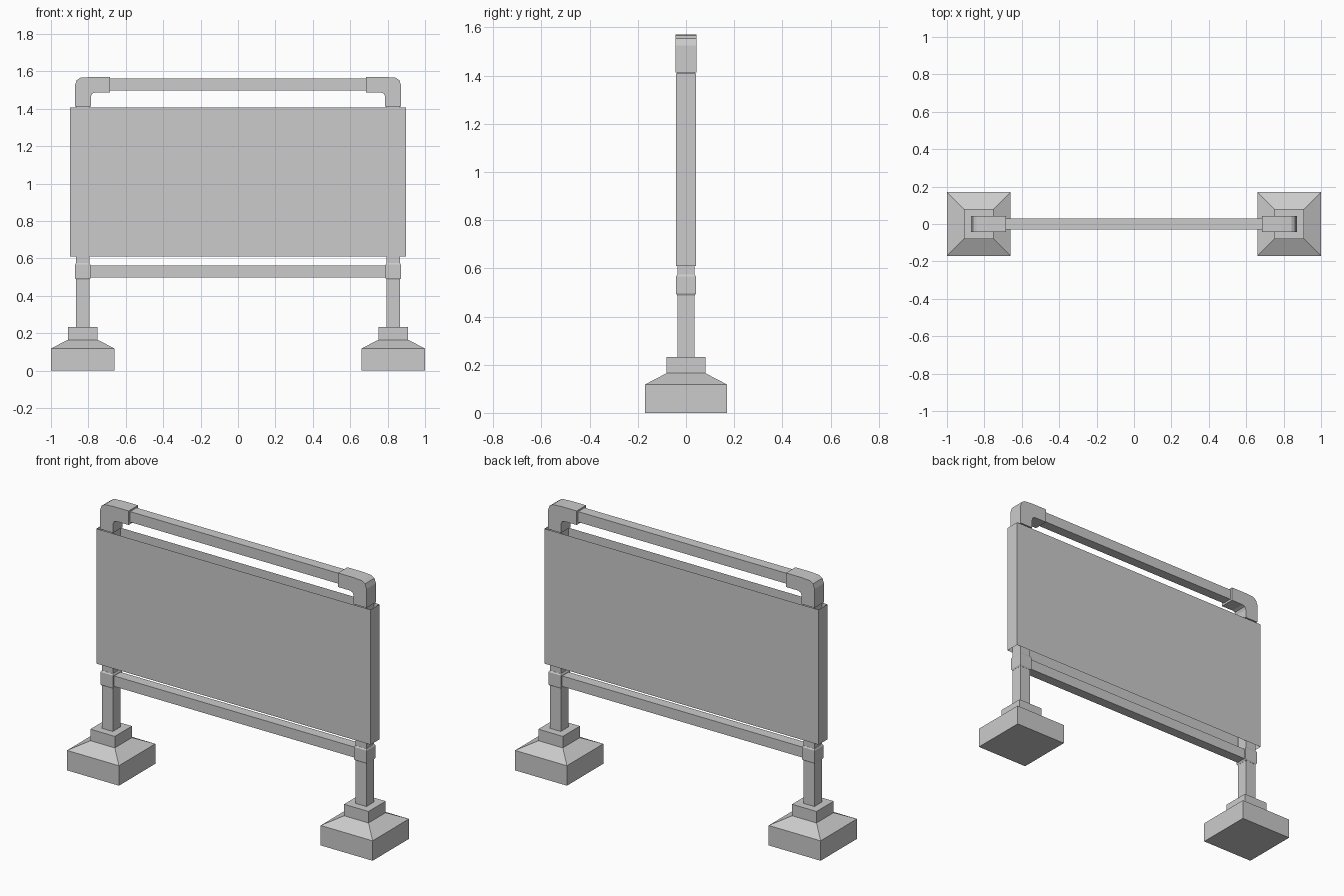
import bpy, bmesh

if "Cube" in bpy.data.objects:
    bpy.data.objects.remove(bpy.data.objects["Cube"])

POST_X = 0.83


def finish(name, bm, recalc=True):
    if recalc:
        bmesh.ops.recalc_face_normals(bm, faces=bm.faces[:])
    me = bpy.data.meshes.new(name)
    bm.to_mesh(me)
    bm.free()
    ob = bpy.data.objects.new(name, me)
    bpy.context.collection.objects.link(ob)
    return ob


def ring_stack(name, cx, rings, caps=True):
    """Stack of rectangles (half_x, half_y, z) joined by side faces."""
    bm = bmesh.new()
    loops = []
    for hx, hy, z in rings:
        loops.append([bm.verts.new((cx + sx * hx, sy * hy, z))
                      for sx, sy in ((-1, -1), (1, -1), (1, 1), (-1, 1))])
    for a, b in zip(loops, loops[1:]):
        for i in range(4):
            j = (i + 1) % 4
            bm.faces.new((a[i], a[j], b[j], b[i]))
    if caps:
        bm.faces.new(loops[0][::-1])
        bm.faces.new(loops[-1])
    return finish(name, bm, caps)


def extrude_profile(name, pts, half_y):
    """Extrude an xz outline along y."""
    bm = bmesh.new()
    f = bm.faces.new([bm.verts.new((x, -half_y, z)) for x, z in pts])
    ext = bmesh.ops.extrude_face_region(bm, geom=[f])
    new = [v for v in ext["geom"] if isinstance(v, bmesh.types.BMVert)]
    bmesh.ops.translate(bm, verts=new, vec=(0, 2 * half_y, 0))
    return finish(name, bm)


# Elbow outline for the right side
elbow = [(0.872, 1.413), (0.872, 1.525), (0.862, 1.553), (0.842, 1.566), (0.785, 1.570),
         (0.685, 1.570), (0.685, 1.487), (0.763, 1.487), (0.780, 1.481), (0.787, 1.464),
         (0.787, 1.413)]

for side, s in (("left", -1), ("right", 1)):
    cx = s * POST_X
    # Weighted foot with sloped shoulder and collar
    ring_stack(side + "_foot", cx, [(0.17, 0.17, 0), (0.17, 0.17, 0.118), (0.08, 0.08, 0.165),
                                    (0.08, 0.08, 0.233)])
    # Upright post
    ring_stack(side + "_post", cx, [(0.035, 0.035, 0.2), (0.035, 0.035, 1.5)])
    # Joint where the lower rail meets the post
    ring_stack(side + "_joint", cx, [(0.036, 0.036, 0.487), (0.041, 0.041, 0.495),
                                     (0.041, 0.041, 0.567), (0.036, 0.036, 0.575)])
    # Corner elbow
    extrude_profile(side + "_elbow", [(s * x, z) for x, z in elbow], 0.044)

# Horizontal rails
for name, z, hx in (("lower_rail", 0.53, 0.82), ("upper_rail", 1.53, 0.72)):
    ring_stack(name, 0, [(hx, 0.03, z - 0.031), (hx, 0.03, z + 0.031)])

# Banner sleeve wrapped around both posts, open at top and bottom
ring_stack("banner_sleeve", 0, [(0.897, 0.042, 0.61), (0.897, 0.042, 1.408)], caps=False)
